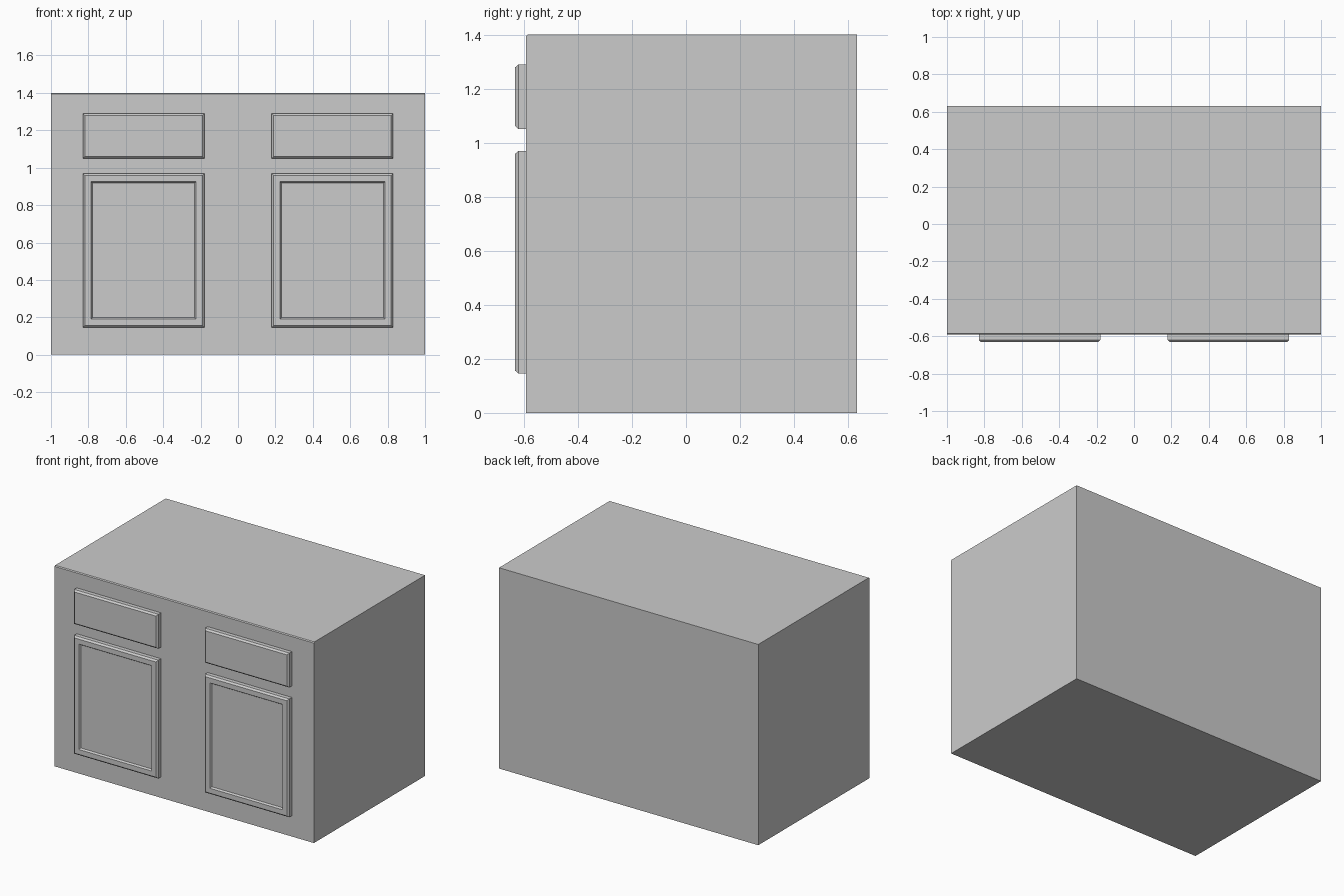
import bpy, bmesh

if "Cube" in bpy.data.objects:
    bpy.data.objects.remove(bpy.data.objects["Cube"])

BODY_FRONT, FACE = -0.592, -0.632


def finish(name, bm):
    bmesh.ops.recalc_face_normals(bm, faces=bm.faces)
    mesh = bpy.data.meshes.new(name)
    bm.to_mesh(mesh)
    bm.free()
    obj = bpy.data.objects.new(name, mesh)
    bpy.context.collection.objects.link(obj)
    return obj


def panel(name, x0, x1, z0, z1, steps):
    """Closed panel made of nested rectangles; steps are (inset, y) from back to front."""
    bm = bmesh.new()
    rings = []
    for d, y in steps:
        corners = [(x0 + d, z0 + d), (x1 - d, z0 + d), (x1 - d, z1 - d), (x0 + d, z1 - d)]
        rings.append([bm.verts.new((x, y, z)) for x, z in corners])
    for a, b in zip(rings, rings[1:]):
        for i in range(4):
            j = (i + 1) % 4
            bm.faces.new((a[i], a[j], b[j], b[i]))
    bm.faces.new(rings[0])
    bm.faces.new(rings[-1])
    return finish(name, bm)


# Cabinet body: side profile with a tiny chamfer on the front top edge
bm = bmesh.new()
profile = [(BODY_FRONT, 0), (0.632, 0), (0.632, 1.4), (BODY_FRONT + 0.006, 1.4), (BODY_FRONT, 1.394)]
face = bm.faces.new([bm.verts.new((-1, y, z)) for y, z in profile])
ext = bmesh.ops.extrude_face_region(bm, geom=[face], use_keep_orig=True)
bmesh.ops.translate(bm, vec=(2, 0, 0),
                    verts=[v for v in ext["geom"] if isinstance(v, bmesh.types.BMVert)])
finish("cabinet_body", bm)

# Drawer fronts and recessed-panel doors, one pair per side
slab = [(0, BODY_FRONT), (0, FACE + 0.012), (0.011, FACE)]
recessed = slab + [(0.045, FACE), (0.053, FACE + 0.012)]
for side, x0, x1 in (("left", -0.83, -0.18), ("right", 0.18, 0.83)):
    panel(side + "_drawer_front", x0, x1, 1.05, 1.29, slab)
    panel(side + "_door", x0, x1, 0.145, 0.97, recessed)
